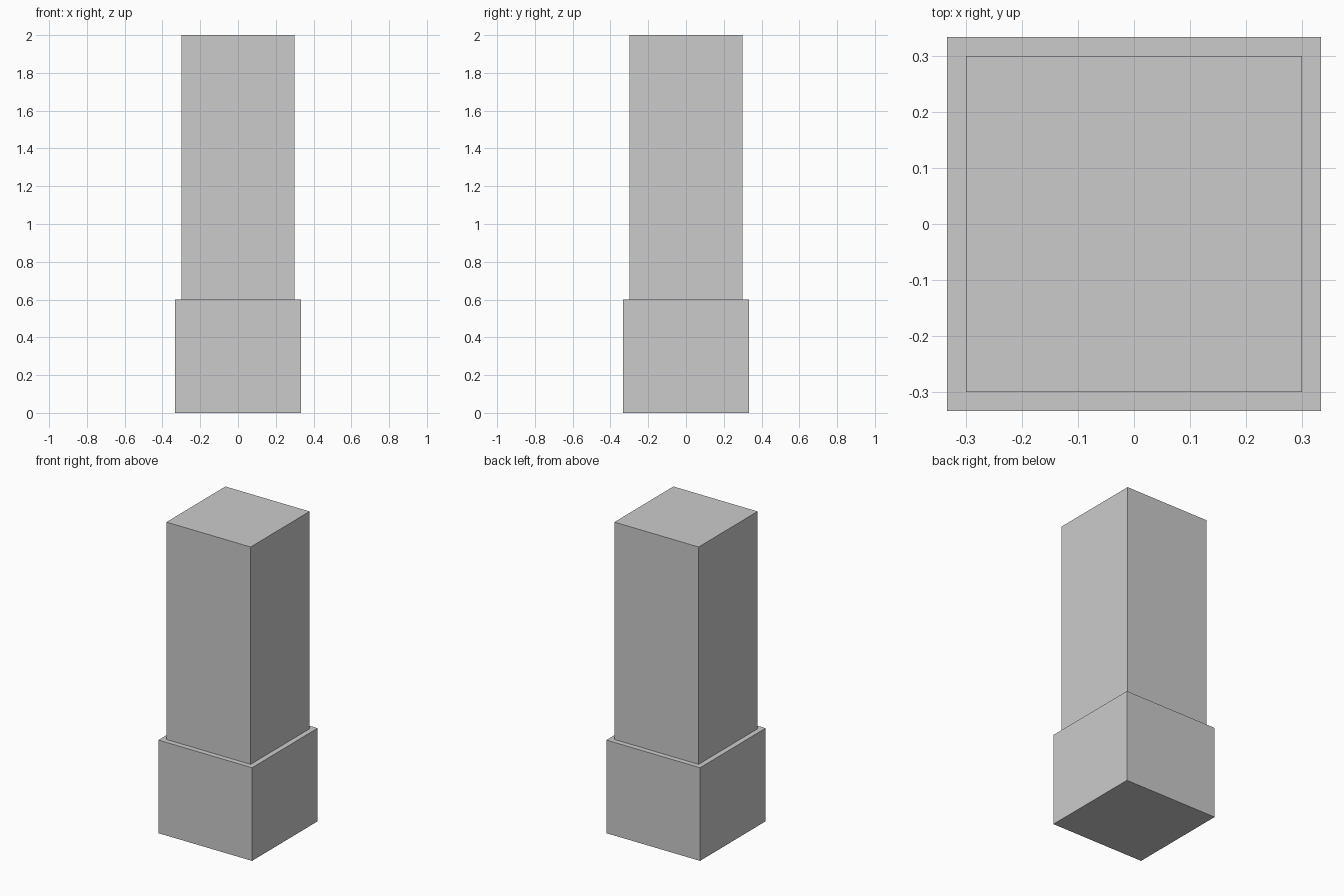
import bpy

if "Cube" in bpy.data.objects:
    bpy.data.objects.remove(bpy.data.objects["Cube"])


def box(name, width, z0, z1):
    bpy.ops.mesh.primitive_cube_add(size=1, location=(0, 0, (z0 + z1) / 2))
    obj = bpy.context.object
    obj.name = name
    obj.scale = (width, width, z1 - z0)
    bpy.ops.object.transform_apply(location=False, rotation=False, scale=True)
    return obj


# Wider square plinth
box("base", 0.667, 0.0, 0.6)

# Slimmer square shaft standing on the plinth
box("column", 0.6, 0.6, 2.0)
